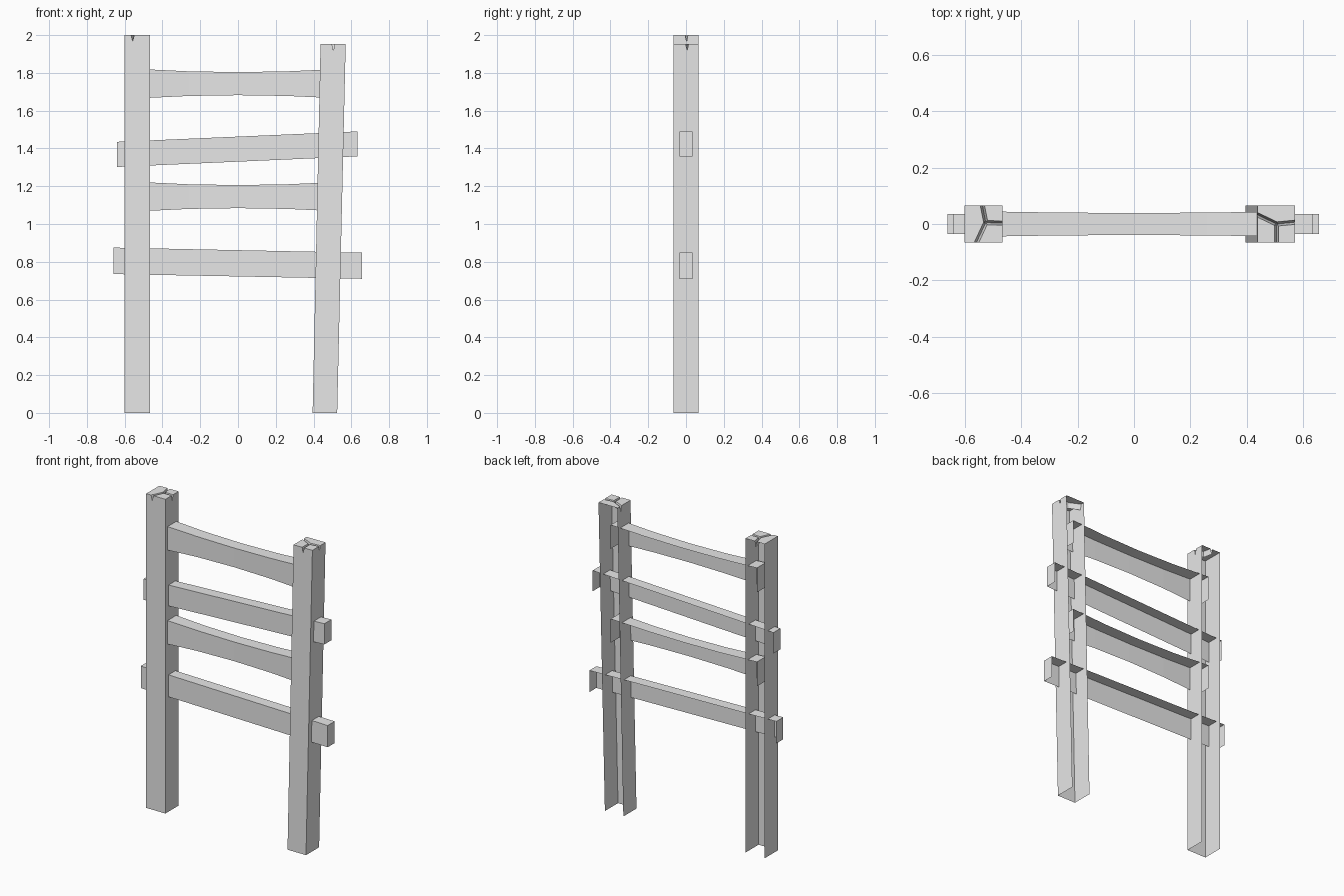
import bpy, bmesh
from mathutils import Vector

cube = bpy.data.objects.get("Cube")
if cube:
    bpy.data.objects.remove(cube, do_unlink=True)

wood = bpy.data.materials.new("plain_grey")
wood.use_nodes = True
wood.diffuse_color = (0.8, 0.8, 0.8, 1)
wood.node_tree.nodes["Principled BSDF"].inputs["Base Color"].default_value = (0.8, 0.8, 0.8, 1)

DEPTH = 0.066  # half depth of a post


def add_object(name, bm):
    mesh = bpy.data.meshes.new(name)
    bm.to_mesh(mesh)
    bm.free()
    mesh.materials.append(wood)
    obj = bpy.data.objects.new(name, mesh)
    bpy.context.collection.objects.link(obj)
    return obj


def loft(name, start, end):
    """Closed solid between two matching outlines."""
    bm = bmesh.new()
    a = [bm.verts.new(p) for p in start]
    b = [bm.verts.new(p) for p in end]
    bm.faces.new(a)
    bm.faces.new(b)
    for i in range(len(a)):
        j = (i + 1) % len(a)
        bm.faces.new((a[i], a[j], b[j], b[i]))
    bmesh.ops.recalc_face_normals(bm, faces=bm.faces)
    return add_object(name, bm)


def crack(centre, tip):
    """V-shaped wedge running from the crack centre past the post edge."""
    c, t = Vector(centre), Vector(tip)
    along = (t - c).normalized()
    side = Vector((-along.y, along.x, 0)) * 0.015
    up = Vector((0, 0, 0.035))

    def section(p):
        return [p - up, p + side + up, p - side + up]
    return loft("crack_cutter", section(c - along * 0.004), section(t + along * 0.02))


def post(name, outline, centre, tips):
    """Post with split top, open at the back and underneath."""
    obj = loft(name, [(x, -DEPTH, z) for x, z in outline],
               [(x, DEPTH, z) for x, z in outline])
    top = outline[2][1]
    cutters = [crack((*centre, top), (*tip, top)) for tip in tips]
    for cutter in cutters:
        mod = obj.modifiers.new("crack", 'BOOLEAN')
        mod.operation = 'DIFFERENCE'
        mod.solver = 'EXACT'
        mod.object = cutter
    bpy.context.view_layer.update()
    graph = bpy.context.evaluated_depsgraph_get()
    mesh = bpy.data.meshes.new_from_object(obj.evaluated_get(graph))
    obj.modifiers.clear()
    obj.data = mesh
    for cutter in cutters:
        bpy.data.objects.remove(cutter, do_unlink=True)
    bm = bmesh.new()
    bm.from_mesh(mesh)
    hidden = [f for f in bm.faces
              if all(v.co.y > DEPTH - 0.001 for v in f.verts)
              or all(v.co.z < 0.01 for v in f.verts)]
    bmesh.ops.delete(bm, geom=hidden, context='FACES')
    bm.to_mesh(mesh)
    bm.free()


def rail(name, sections):
    """Front, top and end faces through (x, bottom, top, half depth) sections."""
    bm = bmesh.new()
    rings = [[bm.verts.new(p) for p in ((x, -d, lo), (x, -d, hi), (x, d, hi), (x, d, lo))]
             for x, lo, hi, d in sections]
    for a, b in zip(rings, rings[1:]):
        bm.faces.new((a[0], b[0], b[1], a[1]))
        bm.faces.new((a[1], b[1], b[2], a[2]))
    bm.faces.new(rings[0])
    bm.faces.new(rings[-1][::-1])
    add_object(name, bm)


def waisted_rail(name, z):
    """Short rail, slimmer at mid span."""
    sections = []
    for x in (-0.53, -0.26, 0, 0.26, 0.5):
        bulge = (x / 0.5) ** 2
        half = 0.061 + 0.015 * bulge
        sections.append((x, z - half, z + half, 0.039 + 0.005 * bulge))
    rail(name, sections)


# Upright post and leaning post
post("right_post", [(-0.6, 0), (-0.465, 0), (-0.465, 2), (-0.6, 2)],
     (-0.525, 0.005), [(-0.537, DEPTH), (-0.465, 0.003), (-0.558, -DEPTH)])
post("left_post", [(0.395, 0), (0.525, 0), (0.57, 1.952), (0.437, 1.952)],
     (0.505, 0), [(0.438, 0.032), (0.57, 0.006), (0.505, -DEPTH)])

# Short rails between the posts
waisted_rail("top_rail", 1.743)
waisted_rail("lower_middle_rail", 1.145)

# Long rails passing through the posts
rail("upper_middle_rail", [(-0.64, 1.302, 1.435, 0.035), (0.633, 1.358, 1.49, 0.035)])
rail("bottom_rail", [(-0.66, 0.735, 0.875, 0.035), (0.656, 0.71, 0.848, 0.035)])
